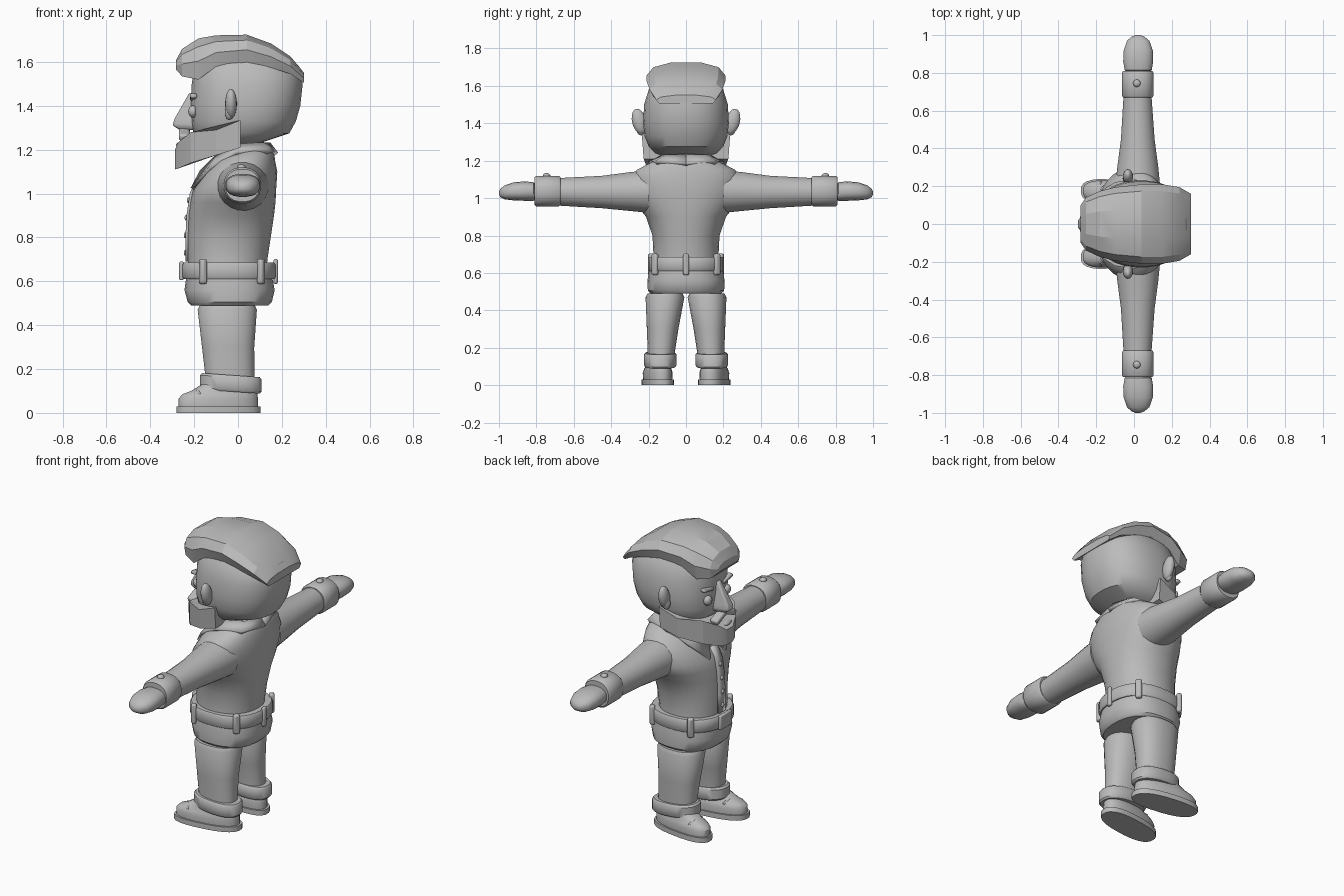
import bpy, bmesh, math
from mathutils import Matrix, Vector

cube = bpy.data.objects.get("Cube")
if cube:
    bpy.data.objects.remove(cube, do_unlink=True)

grey = bpy.data.materials.new("matte_grey")
grey.use_nodes = True
COLOR = (0.5, 0.5, 0.5, 1)
grey.diffuse_color = COLOR
grey.node_tree.nodes["Principled BSDF"].inputs["Base Color"].default_value = COLOR


def finish(name, bm, angle=40, bevel=0, thick=0):
    bmesh.ops.recalc_face_normals(bm, faces=bm.faces)
    mesh = bpy.data.meshes.new(name)
    bm.to_mesh(mesh)
    bm.free()
    obj = bpy.data.objects.new(name, mesh)
    bpy.context.collection.objects.link(obj)
    mesh.materials.append(grey)
    if thick:
        mod = obj.modifiers.new("thickness", "SOLIDIFY")
        mod.thickness, mod.offset = thick, 0
    if bevel:
        mod = obj.modifiers.new("bevel", "BEVEL")
        mod.width, mod.segments = bevel, 2
    for o in bpy.context.selected_objects:
        o.select_set(False)
    obj.select_set(True)
    bpy.context.view_layer.objects.active = obj
    bpy.ops.object.shade_smooth_by_angle(angle=math.radians(angle))
    return obj


def loft(name, rings, **kw):
    """Skin closed rings of equal length and cap both ends."""
    bm = bmesh.new()
    rows = [[bm.verts.new(p) for p in r] for r in rings]
    n = len(rows[0])
    for a, b in zip(rows, rows[1:]):
        for i in range(n):
            j = (i + 1) % n
            bm.faces.new((a[i], a[j], b[j], b[i]))
    bm.faces.new(rows[0])
    bm.faces.new(rows[-1])
    return finish(name, bm, **kw)


def tube(name, stations, axis="z", e=2, n=24, side=1, tilt=0, shear=0, **kw):
    """Stations are (position, a0, a1, b0, b1) bounds of superellipse sections."""
    rings = []
    for t, a0, a1, b0, b1 in stations:
        ring = []
        for i in range(n):
            w = 2 * math.pi * (i + 0.5) / n
            c, s = math.cos(w), math.sin(w)
            a = (a0 + a1) / 2 + (a1 - a0) / 2 * math.copysign(abs(c) ** (2 / e), c)
            b = (b0 + b1) / 2 + (b1 - b0) / 2 * math.copysign(abs(s) ** (2 / e), s)
            p = (a, b + shear * a, t + tilt * a) if axis == "z" else (a, t, b)
            ring.append((p[0], p[1] * side, p[2]))
        rings.append(ring)
    return loft(name, rings, **kw)


def body(name, rows, **kw):
    """Symmetric upright tube from (z, x0, x1, half width)."""
    return tube(name, [(z, a, b, -h, h) for z, a, b, h in rows], **kw)


def ball(name, loc, size, rot=0, axis="X", n=16):
    bm = bmesh.new()
    m = Matrix.Translation(loc) @ Matrix.Rotation(rot, 4, axis) @ Matrix.Diagonal((*size, 1))
    bmesh.ops.create_uvsphere(bm, u_segments=n, v_segments=n // 2 + 2, radius=1, matrix=m)
    return finish(name, bm, angle=60)


def box(name, loc, size, rot=0, axis="X", bevel=0.006):
    bm = bmesh.new()
    m = Matrix.Translation(loc) @ Matrix.Rotation(rot, 4, axis) @ Matrix.Diagonal((*size, 1))
    bmesh.ops.create_cube(bm, size=1, matrix=m)
    return finish(name, bm, bevel=bevel)


def strip(name, pairs, thick, **kw):
    """Open ribbon between pairs of edge points."""
    bm = bmesh.new()
    rows = [[bm.verts.new(p) for p in pair] for pair in pairs]
    for a, b in zip(rows, rows[1:]):
        bm.faces.new((a[0], a[1], b[1], b[0]))
    return finish(name, bm, thick=thick, **kw)


# Torso, hips and belt
body("torso", [(.62, -.225, .13, .18), (.70, -.23, .135, .175), (.80, -.23, .15, .18),
               (.90, -.225, .165, .215), (.96, -.217, .172, .262), (1.02, -.205, .175, .295),
               (1.10, -.155, .18, .29), (1.15, -.11, .17, .265), (1.19, -.06, .165, .19),
               (1.22, -.03, .15, .13)], e=2.15, n=32)
body("hips", [(.49, -.215, .14, .19), (.505, -.23, .155, .205), (.56, -.245, .168, .207),
              (.63, -.235, .155, .195)], e=2.4, n=32)
body("belt", [(.61, -.25, .165, .198), (.62, -.258, .172, .204), (.675, -.258, .172, .204),
              (.685, -.25, .165, .198)], e=2.4, n=32)
box("buckle", (-.258, 0, .648), (.02, .11, .085))
for s in (1, -1):
    for x, y, turn in ((-.16, .185, 30), (.105, .165, -35), (.155, .13, -50)):
        if x < .15:
            box("belt_loop", (x, y * s, .645), (.03, .035, .115), -math.radians(turn) * s, "Z", .01)
box("back_loop", (.172, 0, .645), (.02, .03, .115), bevel=.008)
body("neck", [(1.15, -.08, .12, .1), (1.27, -.08, .12, .1)])

# Shirt front and collar
strip("placket", [((x, -.028, z), (x, .028, z)) for z, x in
                  ((.69, -.231), (.8, -.231), (.9, -.226), (1.0, -.211), (1.07, -.178))], .018)
for z, x in ((.73, -.24), (.81, -.24), (.89, -.236), (.97, -.226)):
    ball("shirt_button", (x, 0, z), (.008, .013, .013), n=10)
for s in (1, -1):
    rim = [((.14, 0, 1.225), (.175, 0, 1.18)), ((.11, .10, 1.225), (.135, .16, 1.19)),
           ((.0, .13, 1.22), (-.01, .20, 1.185)), ((-.09, .09, 1.175), (-.125, .16, 1.115)),
           ((-.165, .025, 1.10), (-.207, .075, 1.02))]
    strip("collar", [[(x, y * s, z) for x, y, z in pair] for pair in rim], .022)

# Arms, hands, legs and shoes
for s, tag in ((1, "right"), (-1, "left")):
    # the figure looks toward -x
    tube(tag + "_sleeve", [(.2, -.1, .14, .92, 1.15), (.3, -.09, .13, .93, 1.14),
                           (.45, -.07, .11, .945, 1.12), (.7, -.055, .092, .96, 1.107)],
         axis="y", side=s, n=20)
    tube(tag + "_sleeve_cuff", [(.67, -.058, .098, .963, 1.112), (.68, -.065, .105, .955, 1.12),
                                (.80, -.065, .105, .955, 1.12), (.81, -.058, .098, .963, 1.112)],
         axis="y", side=s, n=20, e=2.3)
    ball(tag + "_cuff_button", (.015, .745 * s, 1.12), (.02, .02, .014), n=12)
    tube(tag + "_hand", [(.80, -.03, .075, .99, 1.065), (.815, -.05, .095, .985, 1.085),
                         (.86, -.058, .102, .985, 1.09), (.92, -.055, .1, .987, 1.085),
                         (.97, -.038, .082, .993, 1.068), (.992, -.012, .055, 1.005, 1.05),
                         (1.0, .008, .032, 1.018, 1.035)], axis="y", side=s, e=2.4, n=20)
    tube(tag + "_trouser_leg", [(.11, -.15, .075, .06, .205), (.17, -.15, .075, .06, .205),
                                (.3, -.165, .075, .04, .21), (.47, -.185, .087, .008, .217),
                                (.49, -.175, .078, .018, .207)], side=s, e=2.3)
    tube(tag + "_trouser_cuff", [(.095, -.165, .1, .058, .217), (.105, -.175, .108, .05, .225),
                                 (.16, -.175, .108, .05, .225), (.17, -.165, .1, .058, .217)],
         side=s, e=2.4, tilt=-.07)
    tube(tag + "_sole", [(0, -.282, .105, .06, .22), (.03, -.282, .105, .06, .22)],
         side=s, e=2.5, shear=-.13)
    tube(tag + "_shoe", [(.03, -.272, .092, .068, .212), (.065, -.272, .092, .066, .214),
                         (.085, -.255, .09, .072, .208), (.10, -.215, .085, .078, .202),
                         (.14, -.15, .08, .08, .2)], side=s, e=2.4, shear=-.13)
    strip(tag + "_shoe_seam", [((x, (.14 + y - .13 * x) * s, z), (x - .012, (.14 + y - .13 * x) * s, z))
                               for x, y, z in ((-.17, -.06, .085), (-.18, -.03, .107),
                                               (-.18, .03, .107), (-.17, .06, .085))], .008)

# Head
body("head", [(1.215, -.1, .05, .1), (1.24, -.17, .13, .165), (1.275, -.205, .235, .2),
              (1.33, -.213, .265, .222), (1.40, -.215, .285, .23), (1.50, -.212, .296, .225),
              (1.58, -.2, .28, .2), (1.66, -.15, .18, .14)], e=2.35, n=32)

# Faceted swept hair
hair = []
for x, w, z0, z1 in ((-.282, .10, 1.565, 1.61), (-.255, .14, 1.535, 1.66), (-.18, .175, 1.52, 1.708),
                     (-.1, .195, 1.58, 1.722), (.04, .21, 1.60, 1.725), (.15, .21, 1.575, 1.685),
                     (.24, .195, 1.545, 1.625), (.302, .16, 1.505, 1.55)):
    h = z1 - z0
    half = [(.9 * w, z0), (w, z0 + .45 * h), (.83 * w, z0 + .8 * h), (.38 * w, z1)]
    hair.append([(x, y, z) for y, z in half] + [(x, -y, z) for y, z in reversed(half)])
loft("hair", hair, angle=18)

# Beard wrapping the jaw
jaw = [(.012, .236, 1.335, 1.21), (-.1, .222, 1.29, 1.175), (-.215, .15, 1.28, 1.14),
       (-.272, .075, 1.235, 1.115), (-.288, .03, 1.20, 1.11)]
jaw += [(x, -y, t, b) for x, y, t, b in reversed(jaw)]
loft("beard", [[(x, y * .96, b) for x, y, t, b in jaw], [(x, y, t) for x, y, t, b in jaw]], angle=20)
ball("lower_lip", (-.262, 0, 1.222), (.02, .045, .014))

# Nose as a tapered wedge
loft("nose", [[(-.19, y, 1.46), (-.222, y * .6, 1.46), (-.222, -y * .6, 1.46), (-.19, -y, 1.46)]
              if z > 1.4 else
              [(-.2, y, z), (x, y * .6, z), (x, -y * .6, z), (-.2, -y, z)]
              for z, x, y in ((1.46, -.22, .022), (1.34, -.29, .042), (1.31, -.298, .045),
                              (1.29, -.265, .035))], bevel=.008)

# Paired face features
for s in (1, -1):
    ball("eye", (-.205, .088 * s, 1.375), (.022, .028, .028))
    box("eyebrow", (-.203, .09 * s, 1.44), (.03, .085, .02), math.radians(10) * s, "X")
    box("moustache", (-.245, .045 * s, 1.272), (.05, .1, .032), math.radians(-22) * s, "X", .01)
    ball("ear", (-.032, .25 * s, 1.41), (.027, .038, .069), math.radians(-14) * s, "X")
    ball("ear_lobe", (-.04, .24 * s, 1.37), (.02, .025, .035))
